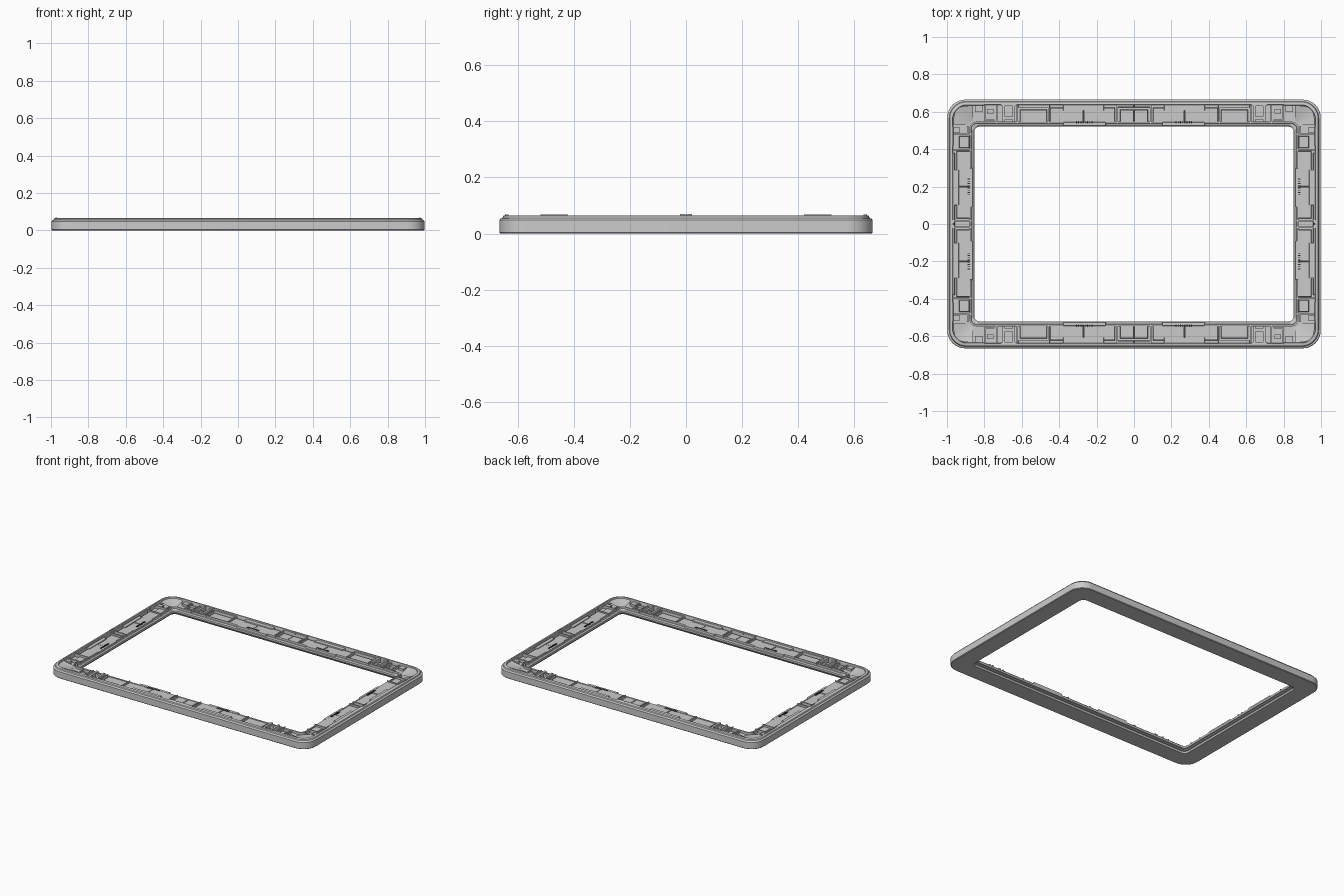
import bpy, bmesh, math

if "Cube" in bpy.data.objects:
    bpy.data.objects.remove(bpy.data.objects["Cube"])

HX, HY = 0.998, 0.665          # outer half sizes


def rounded_loop(bm, inset, z, seg=8):
    """One rounded-rectangle ring of vertices, inset from the outer edge."""
    r = max(0.095 - inset * 0.5, 0.025)
    a, b = HX - inset - r, HY - inset - r
    verts = []
    for k, (sx, sy) in enumerate([(1, 1), (-1, 1), (-1, -1), (1, -1)]):
        for i in range(seg + 1):
            t = math.pi / 2 * (k + i / seg)
            verts.append(bm.verts.new((sx * a + r * math.cos(t),
                                       sy * b + r * math.sin(t), z)))
    return verts


def finish(name, bm, mirror=False, smooth=False):
    bmesh.ops.recalc_face_normals(bm, faces=bm.faces[:])
    me = bpy.data.meshes.new(name)
    bm.to_mesh(me)
    bm.free()
    ob = bpy.data.objects.new(name, me)
    bpy.context.collection.objects.link(ob)
    if mirror:
        mod = ob.modifiers.new("Mirror", 'MIRROR')
        mod.use_axis = (True, True, False)
        mod.use_mirror_merge = False
    if smooth:
        bpy.ops.object.select_all(action='DESELECT')
        ob.select_set(True)
        bpy.context.view_layer.objects.active = ob
        bpy.ops.object.shade_smooth_by_angle(angle=math.radians(30))
    return ob


def sweep(name, profile):
    """Closed (inset, z) profile carried round the frame."""
    bm = bmesh.new()
    rings = [rounded_loop(bm, d, z) for d, z in profile]
    for j, ring in enumerate(rings):
        nxt = rings[(j + 1) % len(rings)]
        n = len(ring)
        for i in range(n):
            bm.faces.new((ring[i], ring[(i + 1) % n], nxt[(i + 1) % n], nxt[i]))
    return finish(name, bm, smooth=True)


def add_box(bm, x0, x1, y0, y1, z0, z1, taper=0.0):
    c = [bm.verts.new((x, y, z)) for z, t in ((z0, 0), (z1, taper))
         for x, y in ((x0 + t, y0 + t), (x1 - t, y0 + t),
                      (x1 - t, y1 - t), (x0 + t, y1 - t))]
    for f in ((3, 2, 1, 0), (4, 5, 6, 7), (0, 1, 5, 4), (1, 2, 6, 5),
              (2, 3, 7, 6), (3, 0, 4, 7)):
        bm.faces.new([c[i] for i in f])


def boxes(name, specs, taper=0.0):
    """Boxes modelled in one quarter and mirrored to the other three."""
    bm = bmesh.new()
    for s in specs:
        add_box(bm, *s, taper)
    return finish(name, bm, mirror=True)


# Main bezel: flat face below, stepped rim outside, channel above, lipped opening
sweep("bezel_frame", [
    (0.004, 0.0), (0.0, 0.004), (0.0, 0.048), (0.004, 0.053), (0.010, 0.055),
    (0.013, 0.062), (0.018, 0.065), (0.027, 0.065), (0.029, 0.060), (0.029, 0.036),
    (0.118, 0.036), (0.118, 0.052), (0.126, 0.052), (0.128, 0.042),
    (0.137, 0.042), (0.145, 0.036), (0.145, 0.022), (0.136, 0.020),
    (0.136, 0.013), (0.128, 0.011), (0.122, 0.0)])

F = 0.034                      # base of channel parts

# Long-side backing plates
boxes("long_side_plates", [
    (0.10, 0.27, 0.538, 0.622, F, 0.052), (0.27, 0.45, 0.538, 0.622, F, 0.050),
    (0.465, 0.61, 0.540, 0.612, F, 0.048), (0.0, 0.075, 0.540, 0.612, F, 0.050)], 0.003)

# Raised strips beside the long-side plates
boxes("long_side_ledges", [
    (0.16, 0.38, 0.606, 0.637, F, 0.058), (0.0, 0.09, 0.624, 0.638, F, 0.064),
    (0.45, 0.62, 0.622, 0.638, F, 0.058), (0.15, 0.38, 0.524, 0.546, F, 0.053)], 0.002)

# Short-side backing plates
boxes("short_side_plates", [
    (0.874, 0.95, 0.03, 0.20, F, 0.050), (0.874, 0.95, 0.20, 0.39, F, 0.052),
    (0.880, 0.935, 0.405, 0.47, F, 0.047)], 0.003)

# Raised strips beside the short-side plates
boxes("short_side_ledges", [
    (0.935, 0.971, 0.10, 0.29, F, 0.056), (0.958, 0.971, 0.0, 0.38, F, 0.062),
    (0.862, 0.880, 0.09, 0.30, F, 0.053)], 0.002)

# Cross ribs dividing the channel
boxes("channel_ribs", [(x, x + 0.008, 0.535, 0.638, F, 0.056)
                       for x in (0.085, 0.452, 0.62, 0.73)] +
      [(0.868, 0.971, y, y + 0.008, F, 0.056) for y in (0.014, 0.393, 0.475)])

# Snap clips: two posts, a bridge and a hooked head
boxes("snap_clips", [
    (0.636, 0.650, 0.545, 0.640, F, 0.064), (0.690, 0.704, 0.545, 0.640, F, 0.064),
    (0.650, 0.690, 0.560, 0.575, F, 0.056), (0.628, 0.712, 0.632, 0.645, F, 0.067)])

# Fine vent fins on the plates
fins = [(0.222 + 0.012 * i, 0.227 + 0.012 * i, 0.538, 0.552, 0.045, 0.055)
        for i in range(8)]
fins += [(0.877, 0.891, 0.154 + 0.012 * i, 0.159 + 0.012 * i, 0.045, 0.055)
         for i in range(8)]
vents = boxes("vent_fins", fins)
dark = bpy.data.materials.new("dark_vent")
dark.diffuse_color = (0.02, 0.02, 0.02, 1)
dark.use_nodes = True
dark.node_tree.nodes["Principled BSDF"].inputs["Base Color"].default_value = dark.diffuse_color
vents.data.materials.append(dark)

# Sloped corner webs rising towards the outer corner
bm = bmesh.new()
centre, n = (0.862, 0.530), 8
inner, outer, base = [], [], []
for i in range(n + 1):
    t = math.pi / 2 * i / n
    c, s = math.cos(t), math.sin(t)
    x, y = centre[0] + 0.103 * c ** 0.6, centre[1] + 0.103 * s ** 0.6 if i else centre[1]
    if i == n:
        x = centre[0]
    inner.append(bm.verts.new((centre[0] + 0.02 * c, centre[1] + 0.02 * s, 0.040)))
    outer.append(bm.verts.new((x, y, 0.058)))
    base.append(bm.verts.new((x, y, F)))
for i in range(n):
    bm.faces.new((inner[i], outer[i], outer[i + 1], inner[i + 1]))
    bm.faces.new((outer[i], base[i], base[i + 1], outer[i + 1]))
finish("corner_webs", bm, mirror=True, smooth=True)

# Corner bosses and small stiffeners
boxes("corner_stiffeners", [
    (0.745, 0.80, 0.550, 0.558, F, 0.054), (0.79, 0.798, 0.550, 0.636, F, 0.052),
    (0.75, 0.785, 0.590, 0.615, F, 0.050), (0.81, 0.85, 0.600, 0.638, F, 0.052),
    (0.885, 0.893, 0.485, 0.525, F, 0.054), (0.93, 0.971, 0.49, 0.515, F, 0.052)])

# Alignment tabs on the rim
boxes("rim_tabs", [(0.967, 0.977, 0.0, 0.022, 0.05, 0.069),
                   (0.966, 0.976, 0.42, 0.52, 0.05, 0.068),
                   (0.80, 0.90, 0.634, 0.644, 0.05, 0.067)], 0.001)
